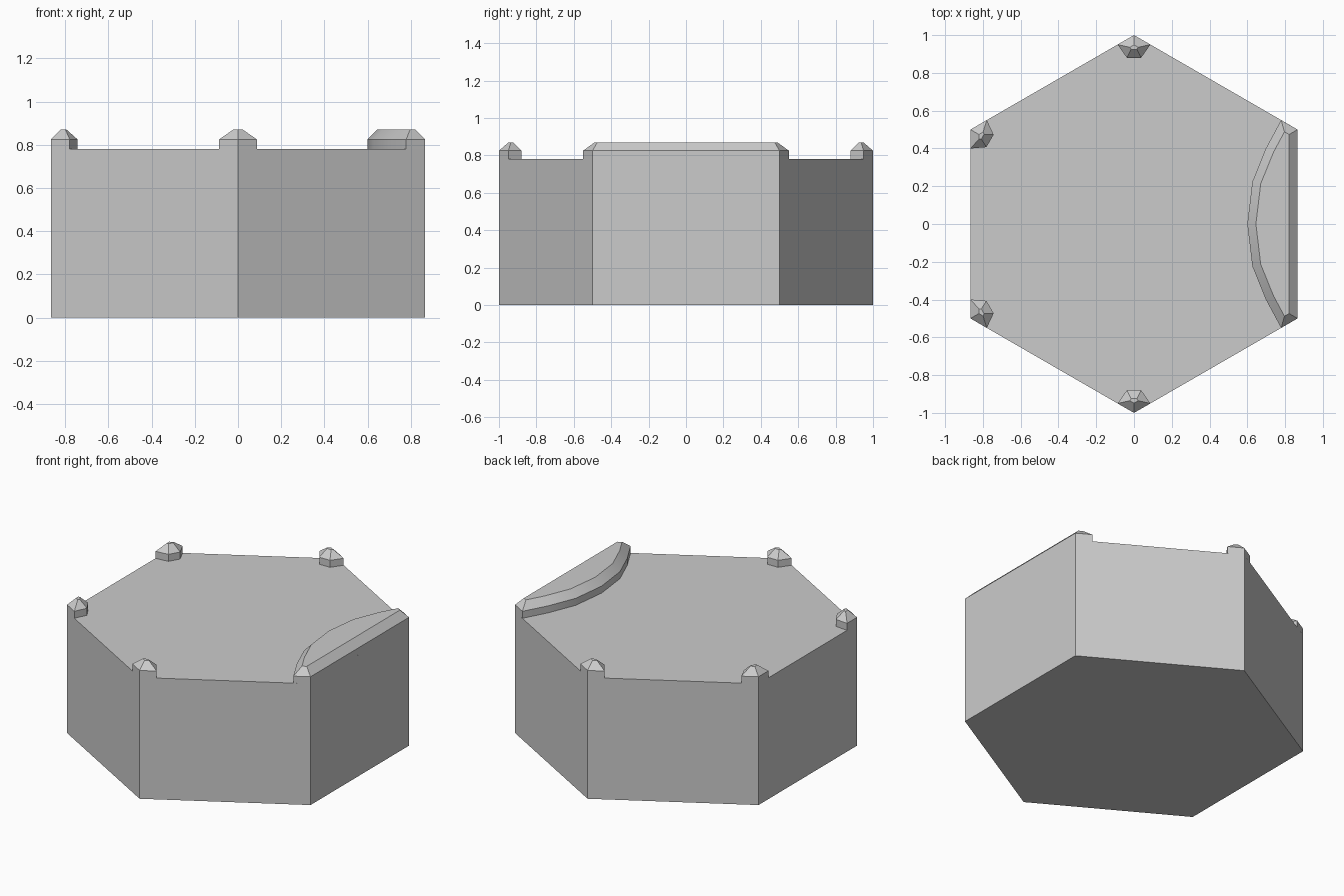
import bpy, bmesh
from math import pi, sin, cos
from mathutils import Vector

if "Cube" in bpy.data.objects:
    bpy.data.objects.remove(bpy.data.objects["Cube"])

TOP, SHOULDER, PEAK, INSET = 0.78, 0.825, 0.87, 0.045


def inset(pts, d):
    """Mitred inward offset of a counter-clockwise outline."""
    out = []
    for i, p in enumerate(pts):
        a = (p - pts[i - 1]).normalized()
        b = (pts[(i + 1) % len(pts)] - p).normalized()
        na, nb = Vector((-a.y, a.x)), Vector((-b.y, b.x))
        out.append(p + (na + nb) * d / (1 + na.dot(nb)))
    return out


def loft(name, rings, bottom):
    """Skin stacked outlines, given as (points, height)."""
    bm = bmesh.new()
    loops = [[bm.verts.new((p.x, p.y, z)) for p in pts] for pts, z in rings]
    n = len(loops[0])
    for lo, hi in zip(loops, loops[1:]):
        for i in range(n):
            j = (i + 1) % n
            bm.faces.new((lo[i], lo[j], hi[j], hi[i]))
    bm.faces.new(loops[-1])
    if bottom:
        bm.faces.new(loops[0][::-1])
    me = bpy.data.meshes.new(name)
    bm.to_mesh(me)
    bm.free()
    ob = bpy.data.objects.new(name, me)
    bpy.context.collection.objects.link(ob)
    bpy.ops.object.select_all(action='DESELECT')
    ob.select_set(True)
    bpy.context.view_layer.objects.active = ob
    bpy.ops.object.shade_smooth_by_angle(angle=pi / 6)
    return ob


def raised(name, pts):
    """Raised piece with a vertical wall and a chamfered top."""
    return loft(name, [(pts, TOP), (pts, SHOULDER), (inset(pts, INSET), PEAK)], False)


# Hexagonal block
corners = [Vector((cos(pi / 6 + i * pi / 3), sin(pi / 6 + i * pi / 3))) for i in range(6)]
loft("hex_block", [(corners, 0), (corners, TOP)], True)

# Small corner posts: outline as (inward distance, sideways offset)
post = [(0, 0), (0.05, -0.087), (0.12, -0.038), (0.12, 0.038), (0.05, 0.087)]
for k in (1, 2, 3, 4):
    inward = -corners[k]
    side = Vector((-inward.y, inward.x))
    raised(f"corner_post_{k}", [corners[k] + inward * u + side * v for u, v in post])

# Curved bank along the right edge
half = [(0.866, 0.5), (0.779, 0.55), (0.698, 0.40), (0.627, 0.225)]
bank = half + [(0.6, 0)] + [(x, -y) for x, y in reversed(half)]
raised("edge_bank", [Vector(p) for p in bank])
